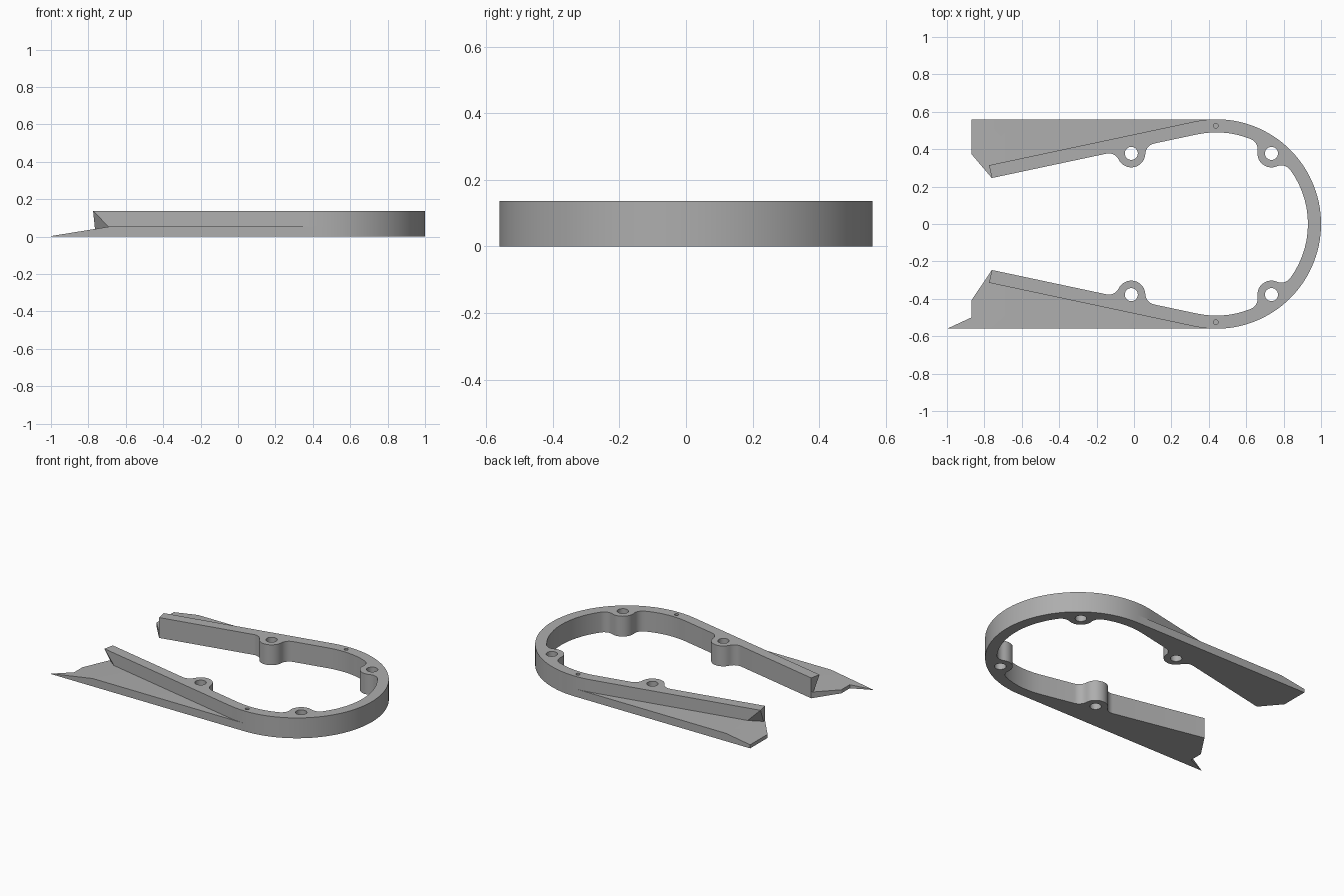
import bpy, bmesh
from math import radians, degrees, sin, cos, atan2, acos, sqrt
from mathutils import Vector

if "Cube" in bpy.data.objects:
    bpy.data.objects.remove(bpy.data.objects["Cube"])

HEIGHT, PLATE = 0.137, 0.053
OUTER, INNER = 0.56, 0.49           # radii of the rounded end
BOSS, FILLET, HOLE = 0.075, 0.06, 0.035
CENTRE = Vector((0.44, 0))
TILT = 12                           # angle of the straight arms

grey = bpy.data.materials.new("plain grey")
grey.use_nodes = True
grey.diffuse_color = (0.42, 0.42, 0.42, 1)
grey.node_tree.nodes["Principled BSDF"].inputs["Base Color"].default_value = grey.diffuse_color


def polar(c, r, a):
    return c + r * Vector((cos(radians(a)), sin(radians(a))))


def arc(c, r, a, b, step=5):
    n = max(2, round(abs(b - a) / step))
    return [polar(c, r, a + (b - a) * i / n) for i in range(n + 1)]


def heading(a, b):
    return degrees(atan2(b.y - a.y, b.x - a.x))


def boss_outline(c, f1, f2, start, end):
    """Fillet, screw boss and second fillet, along the inner wall."""
    a, b = heading(f1, c), heading(f2, c)
    if b < 0:
        b += 360
    sweep_end = b + 180
    while sweep_end < a + 180:
        sweep_end += 360
    return (arc(f1, FILLET, start, a, 10) + arc(c, BOSS, a + 180, sweep_end, 8)
            + arc(f2, FILLET, b, end, 10))


def mirrored(points):
    return [Vector((p.x, -p.y)) for p in points]


def prism(name, points, z0, z1):
    """Extruded outline; returns the object."""
    bm = bmesh.new()
    clean = [p for i, p in enumerate(points) if (p - points[i - 1]).length > 1e-4]
    low = [bm.verts.new((p.x, p.y, z0)) for p in clean]
    high = [bm.verts.new((p.x, p.y, z1)) for p in clean]
    bm.faces.new(low)
    bm.faces.new(high)
    for i in range(len(low)):
        bm.faces.new((low[i - 1], low[i], high[i], high[i - 1]))
    bmesh.ops.recalc_face_normals(bm, faces=bm.faces)
    return finish(name, bm)


def finish(name, bm):
    mesh = bpy.data.meshes.new(name)
    bm.to_mesh(mesh)
    bm.free()
    mesh.materials.append(grey)
    obj = bpy.data.objects.new(name, mesh)
    bpy.context.collection.objects.link(obj)
    return obj


def combine(target, tool, operation):
    mod = target.modifiers.new("combine", 'BOOLEAN')
    mod.operation, mod.object, mod.solver = operation, tool, 'EXACT'
    bpy.context.view_layer.objects.active = target
    bpy.ops.object.modifier_apply(modifier=mod.name)
    bpy.data.objects.remove(tool)


# Arm frame: along the wall, and across it
along = polar(Vector((0, 0)), 1, TILT)
across = polar(Vector((0, 0)), 1, TILT + 90)


def on_arm(s, h):
    return CENTRE + along * s + across * h


ARM_END = -1.123
reach = BOSS + FILLET
fillet_r = INNER - FILLET

# Screw bosses, one on the arm and one on the rounded end
s1, h1 = -0.366, 0.464
off = sqrt(reach ** 2 - (h1 - fillet_r) ** 2)
arm_boss = on_arm(s1, h1)
r2, a2 = 0.479, 52
turn = degrees(acos((r2 ** 2 + fillet_r ** 2 - reach ** 2) / (2 * r2 * fillet_r)))
end_boss = polar(CENTRE, r2, a2)

# Wall outline: inner side of the back half, then mirrored, then outer side
inner = [on_arm(ARM_END, INNER)]
inner += boss_outline(arm_boss, on_arm(s1 - off, fillet_r), on_arm(s1 + off, fillet_r),
                      TILT + 90, TILT + 90)
inner += arc(CENTRE, INNER, TILT + 90, a2 + turn)
inner += boss_outline(end_boss, polar(CENTRE, fillet_r, a2 + turn),
                      polar(CENTRE, fillet_r, a2 - turn), a2 + turn, a2 - turn)
inner += arc(CENTRE, INNER, a2 - turn, 0)
outer = arc(CENTRE, OUTER, 0, TILT + 90, 3) + [on_arm(ARM_END, OUTER)]
outline = inner + mirrored(inner)[::-1] + mirrored(outer)[::-1] + outer
frame = prism("guard_frame", outline, 0, HEIGHT)

# Undercut the outer corner of each arm end
bm = bmesh.new()
bm.from_mesh(frame.data)
corner = on_arm(ARM_END, OUTER)
for v in bm.verts:
    if v.co.z < 0.01 and abs(v.co.x - corner.x) < 1e-3 and abs(abs(v.co.y) - corner.y) < 1e-3:
        v.co.x += along.x * 0.139
        v.co.y += along.y * 0.139 * (1 if v.co.y > 0 else -1)
ends = [f for f in bm.faces if len(f.verts) == 4 and f.calc_center_median().x < -0.65]
bmesh.ops.triangulate(bm, faces=ends)
bm.to_mesh(frame.data)
bm.free()

# Low side plates with a ramped tip
fill = [Vector((CENTRE.x, OUTER)), polar(CENTRE, 0.53, TILT + 90),
        on_arm(-0.8, 0.525), on_arm(ARM_END, INNER)]
back_tip = [Vector((-0.87, 0.375)), Vector((-0.87, OUTER))]
front_tip = [Vector((-0.87, 0.41)), Vector((-0.87, 0.50)), Vector((-1, OUTER))]
for name, points in (("back_plate", fill + back_tip),
                     ("front_plate", mirrored(fill + front_tip))):
    plate = prism(name, points, 0, PLATE)
    bm = bmesh.new()
    bm.from_mesh(plate.data)
    cut = bmesh.ops.bisect_plane(bm, geom=bm.verts[:] + bm.edges[:] + bm.faces[:],
                                 plane_co=(-0.69, 0, PLATE), plane_no=(-0.05, 0, 0.31),
                                 clear_outer=True)
    bmesh.ops.holes_fill(bm, edges=[e for e in bm.edges if e.is_boundary])
    bmesh.ops.recalc_face_normals(bm, faces=bm.faces)
    bm.to_mesh(plate.data)
    bm.free()
    combine(frame, plate, 'UNION')

# Screw holes right through, and small blind pin holes
for side in (1, -1):
    for spot, radius, floor in ((arm_boss, HOLE, -0.1), (end_boss, HOLE, -0.1),
                                (Vector((0.437, 0.525)), 0.013, 0.07)):
        c = Vector((spot.x, spot.y * side))
        cutter = prism("hole_cutter", arc(c, radius, 0, 360, 15)[:-1], floor, 0.3)
        combine(frame, cutter, 'DIFFERENCE')

bpy.ops.object.select_all(action='DESELECT')
frame.select_set(True)
bpy.context.view_layer.objects.active = frame
bpy.ops.object.shade_smooth_by_angle(angle=radians(30))
